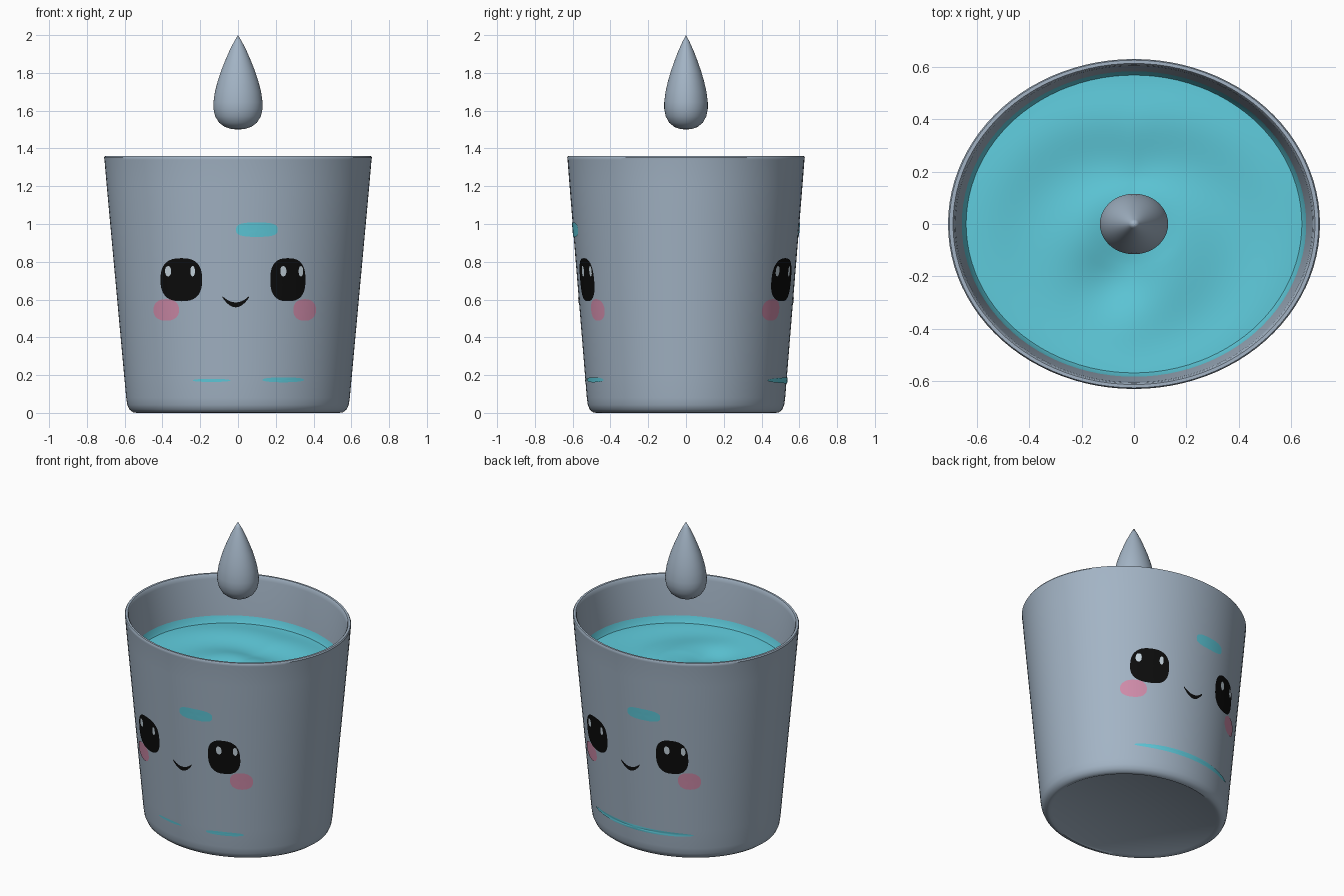
import bpy, bmesh, math

cube = bpy.data.objects.get("Cube")
if cube:
    bpy.data.objects.remove(cube, do_unlink=True)

OVAL = 0.887           # depth of the oval cup relative to its width
SEGMENTS = 96


def material(name, rgb):
    lin = [((c / 255 + 0.055) / 1.055) ** 2.4 for c in rgb] + [1]
    m = bpy.data.materials.new(name)
    m.use_nodes = True
    m.diffuse_color = lin
    m.node_tree.nodes["Principled BSDF"].inputs["Base Color"].default_value = lin
    return m


GREY = material("blue_grey", (163, 180, 197))
CYAN = material("water_cyan", (95, 203, 220))
PINK = material("blush_pink", (208, 140, 170))
BLACK = material("eye_black", (12, 12, 12))
SHINE = material("eye_shine", (200, 215, 225))


def finish(name, bm, mat, angle=40):
    mesh = bpy.data.meshes.new(name)
    bm.to_mesh(mesh)
    bm.free()
    mesh.materials.append(mat)
    ob = bpy.data.objects.new(name, mesh)
    bpy.context.collection.objects.link(ob)
    bpy.ops.object.select_all(action="DESELECT")
    ob.select_set(True)
    bpy.context.view_layer.objects.active = ob
    bpy.ops.object.shade_smooth_by_angle(angle=math.radians(angle))
    return ob


def ringed(bm, rings, closed=True):
    """Join consecutive vertex rings with quads."""
    n = len(rings[0])
    for a, b in zip(rings, rings[1:]):
        for i in range(n if closed else n - 1):
            j = (i + 1) % n
            bm.faces.new((a[i], a[j], b[j], b[i]))


def lathe(name, profile, mat, height=None, angle=40):
    """Oval lathe; height(x, y) optionally ripples the surface."""
    bm = bmesh.new()
    rings = []
    for r, z in profile:
        ring = []
        for i in range(SEGMENTS):
            t = math.tau * i / SEGMENTS
            x, y = r * math.cos(t), r * OVAL * math.sin(t)
            ring.append(bm.verts.new((x, y, z + (height(x, y) if height else 0))))
        rings.append(ring)
    ringed(bm, rings)
    bmesh.ops.remove_doubles(bm, verts=bm.verts, dist=0.00001)
    bmesh.ops.recalc_face_normals(bm, faces=bm.faces)
    return finish(name, bm, mat, angle)


def wall_radius(z):
    return 0.592 + (z - 0.08) * 0.0918


def on_wall(x, z, lift, side):
    """Point on the outer wall; side 1 is the front, -1 the back."""
    r = wall_radius(z) + lift
    return (side * x, -side * OVAL * math.sqrt(r * r - x * x), z)


# Cup: rounded foot, tapered wall, rounded rim, inner wall and floor
lathe("cup", [(0, 0.008), (0.52, 0.008), (0.535, 0), (0.555, 0.003), (0.575, 0.018),
              (0.586, 0.042), (0.592, 0.08)]
      + [(wall_radius(z / 10), z / 10) for z in range(2, 14, 2)]
      + [(0.707, 1.34), (0.709, 1.352), (0.704, 1.36), (0.69, 1.36), (0.684, 1.352),
         (0.68, 1.33), (0.655, 1.08), (0.57, 0.1), (0, 0.1)], GREY)


# Water: a gently rippled surface that climbs the inner wall
def ripple(x, y):
    r = math.hypot(x, y / OVAL)
    fade = max(0, 1 - (r / 0.64) ** 4)
    dent = -0.05 * math.exp(-((x + 0.08) ** 2 + (y + 0.22) ** 2) / 0.022)
    swirl = 0.012 * math.sin(12 * r + 1.5 * math.atan2(y, abs(x) + 0.05))
    return fade * (dent + swirl * min(1, r / 0.2))


lathe("water", [(0.64 * k / 32, 1.05) for k in range(33)] + [(0.648, 1.065), (0.658, 1.1)],
      CYAN, ripple)

# Drop hovering over the cup
lathe("drop", [(0, 1.5), (0.035, 1.503), (0.07, 1.514), (0.1, 1.536), (0.121, 1.57),
               (0.13, 1.61), (0.13, 1.645), (0.122, 1.7), (0.108, 1.755), (0.09, 1.81),
               (0.068, 1.865), (0.045, 1.918), (0.02, 1.967), (0, 2)], GREY, angle=60)


# Thin painted patches that follow the wall
def patch(name, x, z, w, h, mat, lift, side, power=2.3):
    bm = bmesh.new()
    rings = []
    for k in range(5):
        ring = []
        for i in range(40):
            t = math.tau * i / 40
            c, s = math.cos(t), math.sin(t)
            dx = math.copysign(abs(c) ** (2 / power), c) * w * k / 4
            dz = math.copysign(abs(s) ** (2 / power), s) * h * k / 4
            ring.append(bm.verts.new(on_wall(x + dx, z + dz, lift, side)))
        rings.append(ring)
    ringed(bm, rings)
    bmesh.ops.remove_doubles(bm, verts=bm.verts, dist=0.00001)
    finish(name, bm, mat)


def smile(name, side):
    bm = bmesh.new()
    edges = [[], []]
    for i in range(25):
        u = i / 12 - 1
        mid = 0.572 + 0.042 * u * u
        half = 0.004 + 0.009 * (1 - u * u)
        for edge, dz in zip(edges, (-half, half)):
            edge.append(bm.verts.new(on_wall(-0.012 + 0.07 * u, mid + dz, 0.005, side)))
    ringed(bm, edges, closed=False)
    finish(name, bm, BLACK)


# The same face is painted on the front and, turned half around, on the back
for label, side in (("front", 1), ("back", -1)):
    for hand, ex, ew, bx, bw, glints in (
            ("right", -0.3, 0.11, -0.38, 0.068, (-0.37, -0.24)),
            ("left", 0.264, 0.093, 0.353, 0.06, (0.24, 0.333))):
        patch(f"{label}_{hand}_blush", bx, 0.545, bw, 0.057, PINK, 0.003, side)
        patch(f"{label}_{hand}_eye", ex, 0.705, ew, 0.114, BLACK, 0.005, side, 2.6)
        for n, gx in enumerate(glints):
            patch(f"{label}_{hand}_glint_{n}", gx, 0.75, 0.016 - 0.004 * n, 0.027,
                  SHINE, 0.007, side)
    smile(f"{label}_smile", side)
    patch(f"{label}_brow_mark", 0.1, 0.97, 0.11, 0.038, CYAN, 0.004, side, 3)

# Water line streaks near the foot
patch("front_streak_right", -0.14, 0.172, 0.1, 0.008, CYAN, 0.004, 1)
patch("front_streak_left", 0.24, 0.175, 0.11, 0.013, CYAN, 0.004, 1)
patch("back_streak", 0, 0.172, 0.36, 0.016, CYAN, 0.005, -1)
